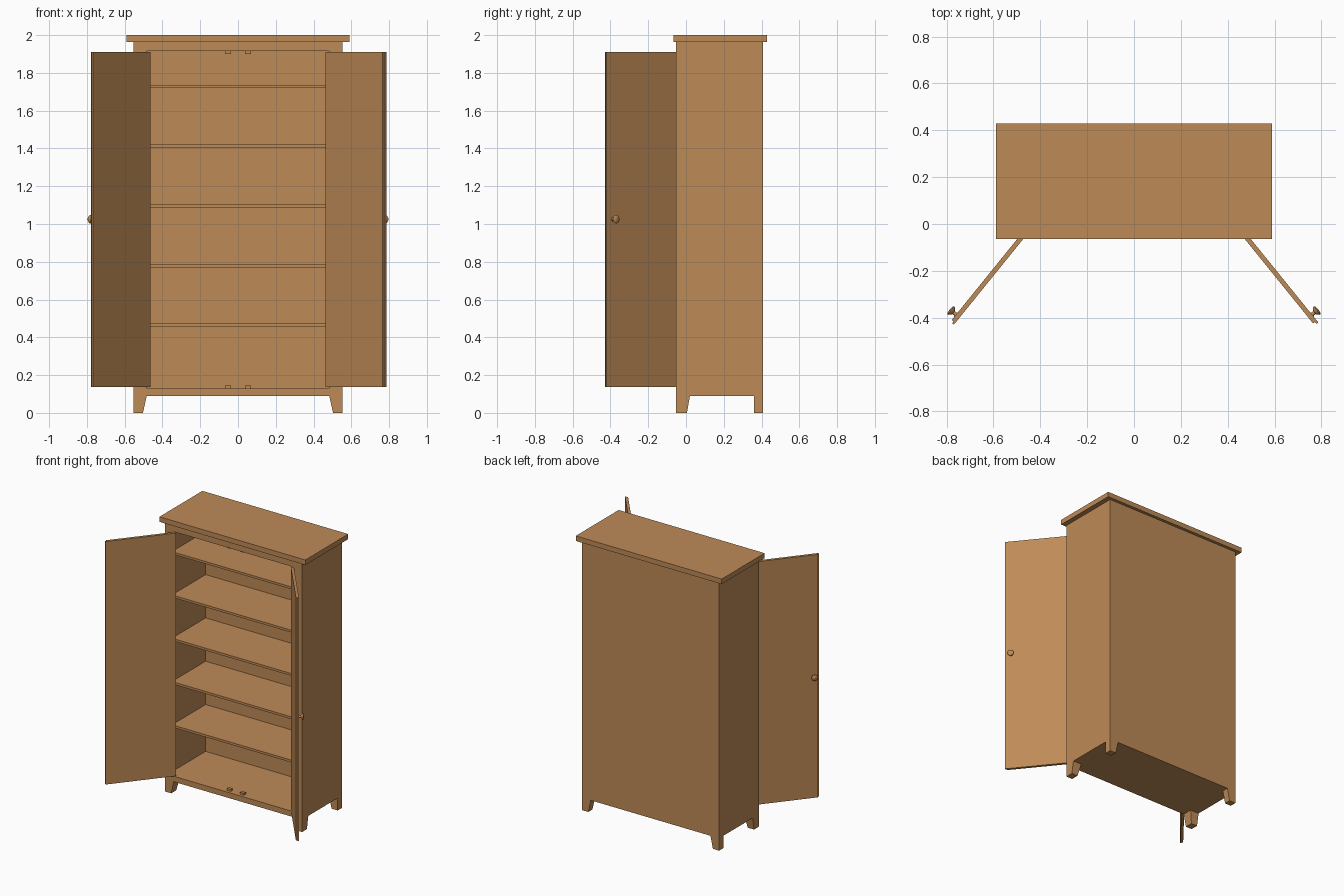
import bpy, bmesh, math
from mathutils import Matrix, Vector

if "Cube" in bpy.data.objects:
    bpy.data.objects.remove(bpy.data.objects["Cube"])

wood = bpy.data.materials.new("warm wood")
wood.diffuse_color = (0.515, 0.255, 0.095, 1)
wood.use_nodes = True
wood.node_tree.nodes["Principled BSDF"].inputs["Base Color"].default_value = wood.diffuse_color


def finish(name, bm):
    bmesh.ops.recalc_face_normals(bm, faces=bm.faces)
    me = bpy.data.meshes.new(name)
    bm.to_mesh(me)
    bm.free()
    me.materials.append(wood)
    ob = bpy.data.objects.new(name, me)
    bpy.context.collection.objects.link(ob)
    return ob


def box(name, x0, x1, y0, y1, z0, z1):
    bm = bmesh.new()
    bmesh.ops.create_cube(bm, size=1)
    for v in bm.verts:
        v.co = Vector((x1 if v.co.x > 0 else x0, y1 if v.co.y > 0 else y0, z1 if v.co.z > 0 else z0))
    return finish(name, bm)


def prism(name, outline, z0, z1):
    bm = bmesh.new()
    face = bm.faces.new([bm.verts.new((x, y, z0)) for x, y in outline])
    new = bmesh.ops.extrude_face_region(bm, geom=[face])["geom"]
    bmesh.ops.translate(bm, verts=[g for g in new if isinstance(g, bmesh.types.BMVert)], vec=(0, 0, z1 - z0))
    return finish(name, bm)


W, FRONT, BACK = 0.553, -0.052, 0.408     # carcass half width and depth
OPEN, FLOOR, CEIL, LID = 0.482, 0.13, 1.915, 1.963
T = 0.02                                  # board thickness

# Carcass
box("top_slab", -0.589, 0.589, -0.065, 0.43, LID, 2.0)
box("back_panel", -W, W, BACK - T, BACK, 0.09, LID)
box("bottom_board", -W + T, W - T, FRONT + T, BACK - T, 0.09, FLOOR)
box("bottom_rail", -OPEN, OPEN, FRONT, FRONT + T, 0.09, FLOOR)
box("top_rail", -OPEN, OPEN, FRONT, FRONT + T, CEIL, LID)
for s, side in ((-1, "left"), (1, "right")):
    box(side + "_side_panel", *sorted((s * W, s * (W - T))), FRONT + T, BACK - T, 0.09, LID)
    box(side + "_stile", *sorted((s * W, s * OPEN)), FRONT, FRONT + T, 0.09, LID)

    # Tapered feet
    for name, y_out, y_top, y_low in (("front", FRONT, 0.021, 0.005), ("back", BACK, 0.36, 0.36)):
        leg = box(side + "_" + name + "_leg", 0, 1, 0, 1, 0, 0.09)
        for v in leg.data.vertices:
            top = v.co.z > 0.04
            v.co.x = s * (W if v.co.x > 0.5 else (0.483 if top else 0.503))
            v.co.y = y_out if v.co.y > 0.5 else (y_top if top else y_low)
        bm = bmesh.new()
        bm.from_mesh(leg.data)
        bmesh.ops.recalc_face_normals(bm, faces=bm.faces)
        bm.to_mesh(leg.data)
        bm.free()

    # Door stops behind the closed doors
    for name, z in (("lower", FLOOR), ("upper", CEIL - 0.015)):
        box(side + "_" + name + "_door_stop", s * 0.053 - 0.016, s * 0.053 + 0.016, -0.03, -0.008, z, z + 0.015)

# Shelves
for i in range(5):
    z = 0.455 + i * 0.316
    box("shelf_%d" % (i + 1), -W + T, W - T, 0.0, BACK - T, z, z + 0.017)

# Open doors with interlocking rebated edges, and turned knobs
a = math.radians(51)
knob_profile = [(0.0, 0.018), (0.012, 0.018), (0.008, 0.026), (0.009, 0.034), (0.021, 0.044),
                (0.022, 0.048), (0.017, 0.053), (0.0, 0.055)]
for s, side in ((-1, "left"), (1, "right")):
    u = Vector((s * math.cos(a), -math.sin(a), 0))     # along the door
    n = Vector((s * math.sin(a), math.cos(a), 0))      # outer face direction
    root = Vector((s * 0.463, FRONT, 0))
    inner, outer = (0.486, 0.476) if s < 0 else (0.479, 0.49)
    section = [(0, 0), (inner, 0), (inner, T / 2), (outer, T / 2), (outer, T), (0, T)]
    prism(side + "_door", [(root + u * p + n * q).xy for p, q in section], 0.137, 1.91)

    bm = bmesh.new()
    verts = [bm.verts.new((r, 0, h)) for r, h in knob_profile]
    edges = [bm.edges.new(pair) for pair in zip(verts, verts[1:])]
    bmesh.ops.spin(bm, geom=verts + edges, cent=(0, 0, 0), axis=(0, 0, 1), angle=math.tau, steps=20)
    bmesh.ops.remove_doubles(bm, verts=bm.verts, dist=1e-5)
    turn = n.to_track_quat("Z", "Y").to_matrix().to_4x4()
    bm.transform(Matrix.Translation(root + u * 0.447 + Vector((0, 0, 1.025))) @ turn)
    knob = finish(side + "_knob", bm)
    bpy.context.view_layer.objects.active = knob
    knob.select_set(True)
    bpy.ops.object.shade_smooth_by_angle(angle=math.radians(40))
    knob.select_set(False)
